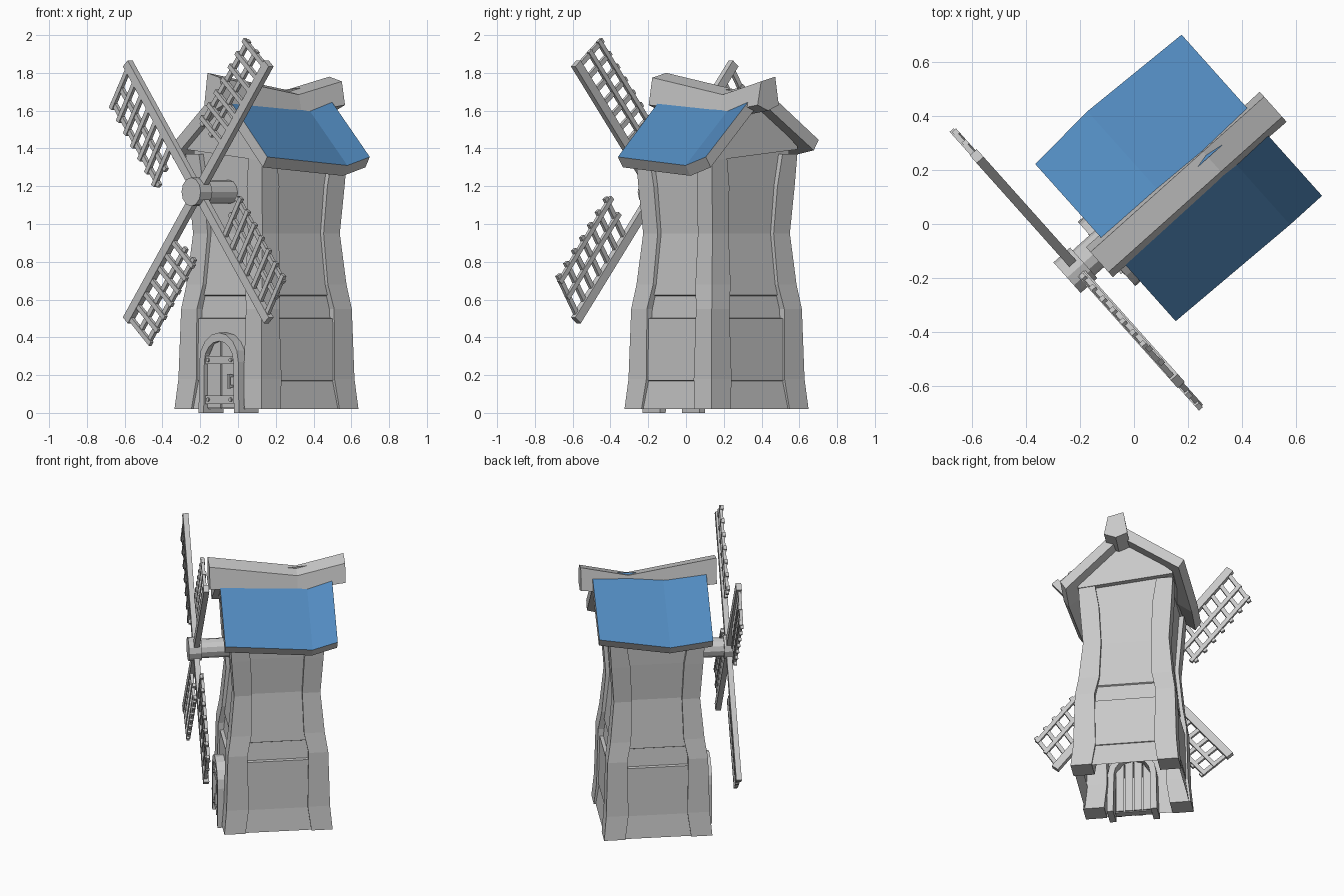
import bpy, bmesh, math
from mathutils import Vector

cube = bpy.data.objects.get("Cube")
if cube:
    bpy.data.objects.remove(cube, do_unlink=True)


def material(name, rgb):
    m = bpy.data.materials.new(name)
    m.use_nodes = True
    m.diffuse_color = (*rgb, 1)
    m.node_tree.nodes["Principled BSDF"].inputs["Base Color"].default_value = (*rgb, 1)
    return m


GREY = material("stone grey", (0.58, 0.58, 0.58))
BLUE = material("roof blue", (0.085, 0.26, 0.53))
TURN = math.radians(-48.2)      # whole mill is turned about z
CX, CY = -0.02, 0.22            # tower axis before turning
HUB = Vector((-0.017, 0, 1.17))


def finish(name, bm, mats=(GREY,), rule=None):
    bmesh.ops.recalc_face_normals(bm, faces=bm.faces)
    bm.normal_update()
    if rule:
        for f in bm.faces:
            f.material_index = rule(f)
    mesh = bpy.data.meshes.new(name)
    bm.to_mesh(mesh)
    bm.free()
    for m in mats:
        mesh.materials.append(m)
    ob = bpy.data.objects.new(name, mesh)
    ob.rotation_euler.z = TURN
    bpy.context.collection.objects.link(ob)
    return ob


def loft(bm, rings, caps=True):
    """Skin a row of closed rings with equal point counts."""
    rows = [[bm.verts.new(p) for p in ring] for ring in rings]
    n = len(rows[0])
    for a, b in zip(rows, rows[1:]):
        for i in range(n):
            j = (i + 1) % n
            bm.faces.new((a[i], a[j], b[j], b[i]))
    if caps:
        bm.faces.new(rows[0])
        bm.faces.new(rows[-1])


def section(points, y):
    return [(x, y, z) for x, z in points]


def box(bm, x0, x1, y0, y1, z0, z1):
    pts = [(x0, z0), (x1, z0), (x1, z1), (x0, z1)]
    loft(bm, [section(pts, y0), section(pts, y1)])


def bar(bm, p, q, width, y0, y1):
    """Flat bar between two points of the upright sail plane."""
    d = (q - p).normalized()
    side = Vector((-d.z, 0, d.x)) * width / 2
    pts = [((c + s).x, (c + s).z) for c, s in ((p, side), (q, side), (q, -side), (p, -side))]
    loft(bm, [section(pts, y0), section(pts, y1)])


def rod(bm, x, z, radius, y0, y1, sides=12):
    pts = [(x + radius * math.cos(math.tau * i / sides),
            z + radius * math.sin(math.tau * i / sides)) for i in range(sides)]
    loft(bm, [section(pts, y0), section(pts, y1)])


# Tower outline: height and half width
OUTLINE = [(0.02, 0.345), (0.18, 0.33), (0.55, 0.32), (0.68, 0.3),
           (0.95, 0.275), (1.2, 0.293), (1.37, 0.303)]


def half(z):
    for (z0, h0), (z1, h1) in zip(OUTLINE, OUTLINE[1:]):
        if z <= z1:
            return h0 + (h1 - h0) * (z - z0) / (z1 - z0)
    return OUTLINE[-1][1]


# Recessed walls, open at the bottom
bm = bmesh.new()
rings = []
for z, inset in ((0.02, 0.012), (0.17, 0.018), (0.172, 0.012), (0.5, 0.012), (0.502, 0.035),
                 (0.62, 0.035), (0.625, 0.025), (0.95, 0.025), (1.2, 0.028), (1.42, 0.03)):
    h = half(z) - inset
    rings.append([(CX + a * h, CY + b * h, z) for a, b in ((-1, -1), (1, -1), (1, 1), (-1, 1))])
loft(bm, rings, caps=False)
finish("tower_walls", bm)

# Corner posts
for sx, side in ((-1, "right"), (1, "left")):
    for sy, end in ((-1, "front"), (1, "back")):
        bm = bmesh.new()
        rings = []
        for i, (z, h) in enumerate(OUTLINE):
            w = 0.135 - 0.005 * i + (0.012 if i % 2 else 0)
            rings.append([(CX + sx * a, CY + sy * b, z)
                          for a, b in ((h, h), (h - w, h), (h - w, h - w), (h, h - w))])
        loft(bm, rings)
        finish(f"corner_post_{end}_{side}", bm)

# Gable block with a sloping lower edge
bm = bmesh.new()
gable = [(-0.322, 1.41), (0, 1.68), (0.283, 1.4), (0.283, 1.335), (-0.322, 1.395)]
loft(bm, [section(gable, CY - 0.306), section(gable, CY + 0.306)])
finish("gable", bm)


# Roof slopes: station depth, eave x, eave z, ridge z
def roof_slope(name, stations):
    bm = bmesh.new()
    rings = []
    for y, x, z, top in stations:
        inward = -0.035 if x > 0 else 0.035
        rings.append(section([(x, z), (0, top), (0, top - 0.085), (x + inward, z - 0.055)], y))
    loft(bm, rings)
    finish(name, bm, (GREY, BLUE), lambda f: int(f.normal.z > 0.35))


roof_slope("roof_left", [(-0.125, 0.372, 1.355, 1.73), (0.43, 0.388, 1.31, 1.685),
                         (0.59, 0.387, 1.355, 1.73)])
roof_slope("roof_right", [(-0.125, -0.41, 1.4, 1.73), (0.15, -0.427, 1.375, 1.7),
                          (0.6, -0.406, 1.445, 1.73)])

# Sagging ridge beam: depth, top, bottom
bm = bmesh.new()
rings = []
for y, top, low, w in ((-0.19, 1.79, 1.63, 0.075), (0.37, 1.7, 1.59, 0.07), (0.675, 1.77, 1.63, 0.075)):
    c = 0.02
    rings.append(section([(c - 0.05, top + 0.01), (c + 0.05, top - 0.015), (c + w, low),
                          (c, low - 0.03), (c - w, low)], y))
loft(bm, rings)
finish("ridge_beam", bm)

# Axle and hub
bm = bmesh.new()
rod(bm, HUB.x, HUB.z, 0.062, -0.25, 0.02)
finish("axle", bm)
bm = bmesh.new()
rod(bm, HUB.x, HUB.z, 0.076, -0.318, -0.235)
finish("hub", bm)

# Sails: a spar with a lattice on one side
SAILS = [("upper_left", (0.56, 0.68), (-0.175, 0.145), 1),
         ("lower_left", (0.56, -0.68), (0.14, 0.22), 1),
         ("lower_right", (0.56, 0.68), (-0.175, 0.145), -1),
         ("upper_right", (0.56, -0.68), (0.14, 0.22), -1)]
for name, s, c, sign in SAILS:
    spar = Vector((s[0], 0, s[1])) * sign
    cross = Vector((c[0], 0, c[1])) * sign
    bm = bmesh.new()
    bar(bm, HUB, HUB + spar, 0.05, -0.285, -0.25)
    for k in (0.5, 0.88):
        bar(bm, HUB + spar * 0.33 + cross * k, HUB + spar * 0.99 + cross * k, 0.026, -0.276, -0.256)
    for i in range(7):
        p = HUB + spar * (0.37 + 0.1 * i)
        bar(bm, p, p + cross, 0.026, -0.282, -0.262)
    finish(f"sail_{name}", bm)

# Arched door frame
DX = 0.015
SPRING = 0.27


def arch_ring(wide, rise, t):
    return DX + wide * math.cos(t), SPRING + rise * math.sin(t)


bm = bmesh.new()
path = [((DX + 0.16, 0), (DX + 0.12, 0))]
for i in range(9):
    t = math.pi * i / 8
    path.append((arch_ring(0.155, 0.155, t), arch_ring(0.115, 0.11, t)))
path.append(((DX - 0.16, 0), (DX - 0.12, 0)))
loft(bm, [[(o[0], -0.15, o[1]), (o[0], -0.01, o[1]), (n[0], -0.01, n[1]), (n[0], -0.15, n[1])]
          for o, n in path])
finish("door_frame", bm)

# Door planks following the arch
bm = bmesh.new()
for i in range(4):
    x0 = -0.115 + 0.0575 * i
    x1 = x0 + 0.052
    z0, z1 = (SPRING + 0.11 * math.sqrt(max(0, 1 - (x / 0.116) ** 2)) for x in (x0, x1))
    pts = [(DX + x0, 0.025), (DX + x1, 0.025), (DX + x1, z1), (DX + x0, z0)]
    loft(bm, [section(pts, -0.128 - 0.004 * (i % 2)), section(pts, -0.06)])
box(bm, DX - 0.115, DX + 0.115, -0.12, -0.07, 0.02, SPRING)
finish("door_planks", bm)

# Door straps, bolts and handle
bm = bmesh.new()
for z in (0.07, 0.28):
    box(bm, DX - 0.112, DX + 0.112, -0.143, -0.12, z - 0.022, z + 0.022)
    for x in (-0.09, 0.09):
        rod(bm, DX + x, z, 0.011, -0.152, -0.14, 8)
finish("door_straps", bm)
bm = bmesh.new()
box(bm, DX + 0.075, DX + 0.092, -0.16, -0.148, 0.13, 0.205)
for z in (0.135, 0.19):
    box(bm, DX + 0.075, DX + 0.092, -0.15, -0.12, z, z + 0.012)
finish("door_handle", bm)
